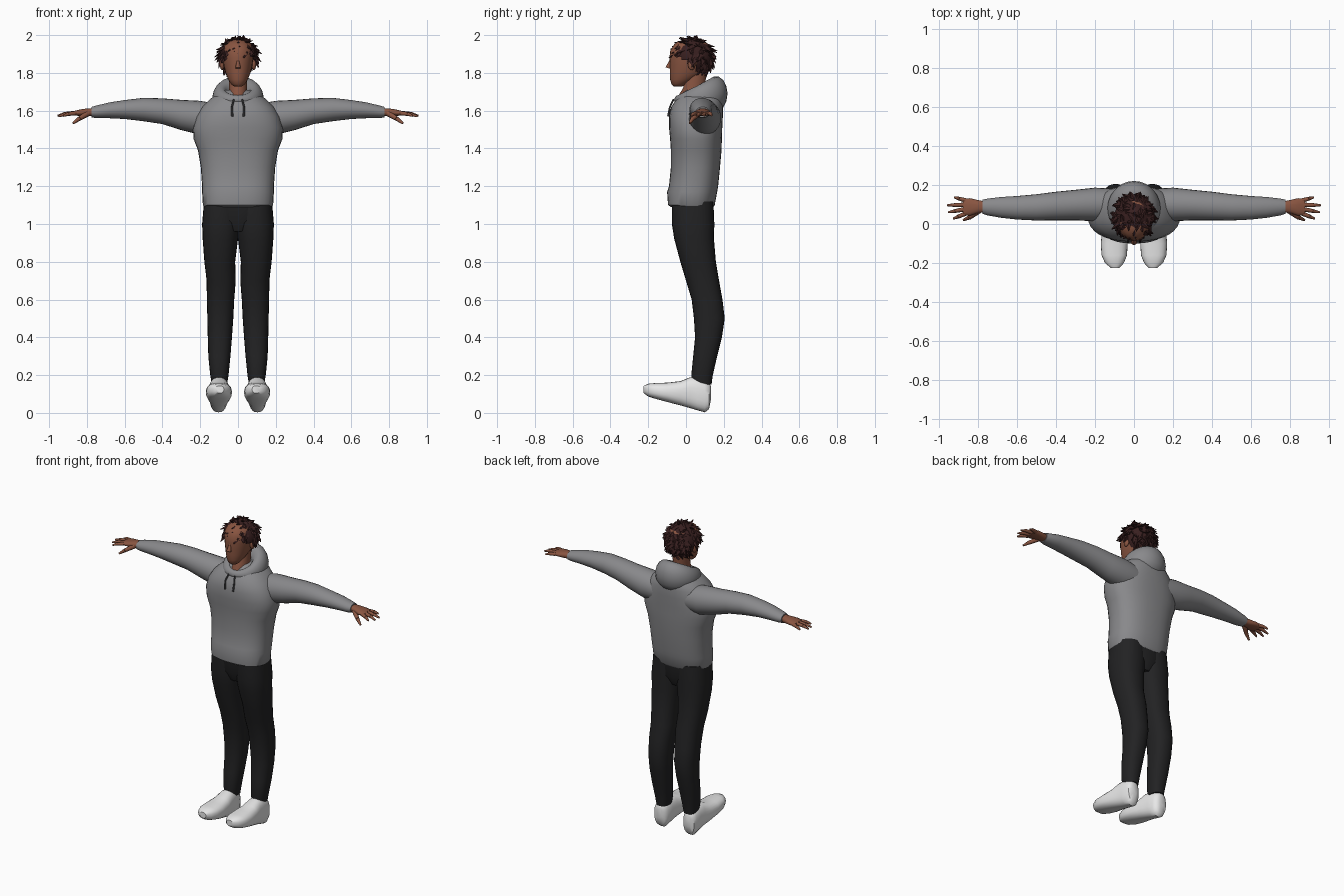
import bpy, bmesh, math, random
from mathutils import Vector, Matrix

if "Cube" in bpy.data.objects:
    bpy.data.objects.remove(bpy.data.objects["Cube"])

random.seed(4)


def material(name, r, g, b):
    m = bpy.data.materials.new(name)
    m.diffuse_color = (r, g, b, 1)
    m.use_nodes = True
    m.node_tree.nodes["Principled BSDF"].inputs["Base Color"].default_value = m.diffuse_color
    return m


GREY = material("hoodie grey", 0.25, 0.25, 0.26)
CORD = material("cord dark grey", 0.07, 0.07, 0.075)
BLACK = material("trouser black", 0.016, 0.016, 0.017)
SKIN = material("skin brown", 0.25, 0.09, 0.052)
HAIR = material("hair dark brown", 0.04, 0.014, 0.014)
WHITE = material("shoe white", 0.8, 0.8, 0.8)


def finish(name, bm, mat):
    bmesh.ops.recalc_face_normals(bm, faces=bm.faces[:])
    me = bpy.data.meshes.new(name)
    bm.to_mesh(me)
    bm.free()
    me.materials.append(mat)
    ob = bpy.data.objects.new(name, me)
    bpy.context.collection.objects.link(ob)
    return ob


def skin_rings(bm, loops, closed=False):
    """Bridge successive loops of points with quads."""
    vs = [[bm.verts.new(p) for p in lp] for lp in loops]
    n = len(vs[0])
    pairs = list(zip(vs, vs[1:])) + ([(vs[-1], vs[0])] if closed else [])
    for a, b in pairs:
        for i in range(n):
            j = (i + 1) % n
            bm.faces.new((a[i], a[j], b[j], b[i]))
    if not closed:
        bm.faces.new(vs[0])
        bm.faces.new(vs[-1])


def loft(name, rings, mat, axis="z", side=1, power=2.0, n=24):
    """Rings are (position, u0, u1, v0, v1) along the axis."""
    loops = []
    for t, u0, u1, v0, v1 in rings:
        lp = []
        for i in range(n):
            a = 2 * math.pi * i / n
            c, s = math.cos(a), math.sin(a)
            u = (u0 + u1) / 2 + (u1 - u0) / 2 * math.copysign(abs(c) ** (2 / power), c)
            v = (v0 + v1) / 2 + (v1 - v0) / 2 * math.copysign(abs(s) ** (2 / power), s)
            p = {"z": (u, v, t), "x": (t, u, v), "y": (u, t, v)}[axis]
            lp.append((p[0] * side, p[1], p[2]))
        loops.append(lp)
    bm = bmesh.new()
    skin_rings(bm, loops)
    return finish(name, bm, mat)


def spike(bm, a, b, r1, r2, seg=6, flat=1.0):
    """Tapered limb from point a to point b."""
    a, b = Vector(a), Vector(b)
    d = b - a
    mat = (Matrix.Translation((a + b) / 2) @ d.to_track_quat("Z", "Y").to_matrix().to_4x4()
           @ Matrix.Diagonal((1, flat, 1, 1)))
    bmesh.ops.create_cone(bm, cap_ends=True, segments=seg, radius1=r1, radius2=r2,
                          depth=d.length, matrix=mat)


def ball(bm, centre, radii, u=16, v=10):
    return bmesh.ops.create_uvsphere(
        bm, u_segments=u, v_segments=v, radius=1,
        matrix=Matrix.Translation(centre) @ Matrix.Diagonal((*radii, 1)))["verts"]


# Hoodie body with a gathered waistband
body = [(1.09, .178, -.08, .145), (1.10, .186, -.095, .152), (1.17, .19, -.10, .165),
        (1.20, .19, -.09, .17), (1.30, .197, -.08, .18), (1.39, .212, -.08, .188),
        (1.45, .235, -.084, .19), (1.51, .238, -.09, .192), (1.57, .22, -.09, .195),
        (1.62, .19, -.078, .195), (1.66, .15, -.052, .19), (1.69, .11, -.025, .17),
        (1.71, .07, .0, .14)]
loft("hoodie_body", [(z, -w, w, a, b) for z, w, a, b in body], GREY, power=2.4, n=32)

# Hood: a ring around the neck, thin in front and full at the back
loops = []
for i in range(32):
    a = 2 * math.pi * i / 32
    k = (1 - math.cos(a)) / 2          # 0 in front, 1 at the back
    centre = Vector((.095 * math.sin(a), -.045 + .205 * k, 1.662 + .028 * k))
    out = Vector((math.sin(a), -math.cos(a), 0))
    rr, rz = .017 + .043 * k, .02 + .072 * k
    loops.append([centre + out * (rr * math.cos(t) - .25 * rz * math.sin(t) * (1 - k))
                  + Vector((0, 0, rz * math.sin(t)))
                  for t in (2 * math.pi * j / 14 for j in range(14))])
bm = bmesh.new()
skin_rings(bm, loops, closed=True)
finish("hood", bm, GREY)

# Hips joining the two trouser legs
loft("trouser_hips", [(.96, -.06, .06, -.045, .12), (1.02, -.14, .14, -.07, .145),
                      (1.12, -.175, .175, -.075, .145)], BLACK, power=2.4)

sleeve = [(.10, .10, 1.555, .08, .08), (.20, .10, 1.562, .086, .09), (.30, .097, 1.577, .078, .08),
          (.40, .092, 1.597, .073, .068), (.50, .085, 1.606, .067, .062), (.60, .083, 1.606, .06, .05),
          (.68, .085, 1.602, .053, .042), (.75, .087, 1.594, .043, .033), (.775, .088, 1.592, .036, .028)]
leg = [(1.12, -.01, .18, -.075, .145), (1.0, -.01, .19, -.075, .15), (.92, .0, .187, -.062, .148),
       (.80, .015, .178, -.03, .158), (.70, .012, .166, .0, .175), (.60, .02, .165, .03, .193),
       (.50, .025, .162, .042, .205), (.40, .032, .16, .048, .19), (.30, .04, .157, .038, .165),
       (.20, .05, .147, .028, .142), (.15, .058, .138, .036, .135)]
shoe = [(.132, .085, .125, .07, .14), (.122, .066, .144, .02, .16), (.10, .056, .15, .003, .175),
        (.06, .052, .152, .014, .188), (.02, .047, .155, .026, .188), (-.03, .039, .163, .04, .168),
        (-.10, .032, .17, .058, .16), (-.16, .036, .166, .074, .158), (-.20, .052, .148, .087, .154),
        (-.225, .075, .118, .105, .143)]
palm = [(.76, .088, 1.592, .027, .022), (.80, .089, 1.591, .034, .021),
        (.84, .087, 1.589, .045, .017), (.875, .086, 1.586, .043, .011)]
fingers = [((.865, .052, 1.586), (.925, .027, 1.572)), ((.87, .075, 1.587), (.95, .06, 1.570)),
           ((.87, .098, 1.587), (.955, .096, 1.573)), ((.86, .12, 1.586), (.92, .137, 1.575))]


def round_rings(rows):
    return [(x, y - a, y + a, z - b, z + b) for x, y, z, a, b in rows]


for side, tag in ((-1, "right"), (1, "left")):
    # Arms, legs and shoes
    loft(tag + "_sleeve", round_rings(sleeve), GREY, "x", side)
    loft(tag + "_trouser_leg", leg, BLACK, "z", side, 2.3)
    loft(tag + "_shoe", shoe, WHITE, "y", side, 2.5)
    loft(tag + "_palm", round_rings(palm), SKIN, "x", side, 2.3, 14)

    # Fingers and thumb
    bm = bmesh.new()
    for a, b in fingers:
        mid = Vector(a).lerp(Vector(b), .55) + Vector((0, 0, .004))
        for p, q, r, s in ((a, mid, .0115, .010), (mid, b, .010, .005)):
            spike(bm, (p[0] * side, p[1], p[2]), (q[0] * side, q[1], q[2]), r, s, 8)
    spike(bm, (.795 * side, .068, 1.585), (.84 * side, .035, 1.558), .016, .012, 8)
    spike(bm, (.84 * side, .035, 1.558), (.873 * side, .02, 1.533), .012, .006, 8)
    finish(tag + "_fingers", bm, SKIN)

    # Ear and hood cord
    bm = bmesh.new()
    ball(bm, (.084 * side, .03, 1.845), (.012, .02, .03))
    finish(tag + "_ear", bm, SKIN)
    bm = bmesh.new()
    spike(bm, (.022 * side, -.066, 1.66), (.032 * side, -.085, 1.62), .005, .005)
    spike(bm, (.032 * side, -.085, 1.62), (.03 * side, -.094, 1.57), .005, .006)
    finish(tag + "_hood_cord", bm, CORD)

# Neck, head and nose
loft("neck", [(1.62, -.055, .055, -.05, .10), (1.68, -.05, .05, -.04, .10),
              (1.72, -.048, .048, -.015, .10), (1.82, -.05, .05, .0, .11)], SKIN)
skull = [(1.728, .02, -.065, -.02), (1.74, .036, -.077, .0), (1.765, .052, -.084, .045),
         (1.80, .066, -.086, .10), (1.84, .076, -.086, .12), (1.88, .081, -.088, .13),
         (1.92, .083, -.083, .13), (1.955, .07, -.06, .115), (1.975, .035, -.02, .08)]
loft("head", [(z, -w, w, a, b) for z, w, a, b in skull], SKIN, power=2.1)
bm = bmesh.new()
spike(bm, (0, -.082, 1.865), (0, -.094, 1.825), .006, .015, 8)
finish("nose", bm, SKIN)


# Hair: a cap trimmed at the hairline, covered with short swept tufts
def bare(p):
    if p.z < 1.80:
        return True
    if p.y < .005:
        return p.z < 1.925 - .05 * min(1, abs(p.x) / .09)
    return p.y < .055 and p.z < 1.865


centre, radii = Vector((0, .035, 1.885)), Vector((.1, .108, .1))
bm = bmesh.new()
ball(bm, centre, radii, 32, 20)
bmesh.ops.delete(bm, geom=[f for f in bm.faces if bare(f.calc_center_median())], context="FACES")
count = 0
while count < 170:
    d = Vector([random.gauss(0, 1) for _ in range(3)]).normalized()
    p = centre + Vector([d[i] * radii[i] for i in range(3)])
    if bare(p):
        continue
    sweep = Vector((random.uniform(-.7, .7), random.uniform(-.8, .5), -.7))
    sweep = (sweep - d * sweep.dot(d)).normalized()
    tip = p + (sweep + d * random.uniform(.1, .55)).normalized() * random.uniform(.03, .05)
    spike(bm, p - d * .008, tip, .019, .002, 4, .6)
    count += 1
for v in bm.verts:
    v.co.z = min(v.co.z, 2.0)
    v.co.y = max(v.co.y, -.097)
finish("hair", bm, HAIR)

# Smooth shading with sharp edges kept
for ob in bpy.context.scene.objects:
    ob.select_set(True)
    bpy.context.view_layer.objects.active = ob
bpy.ops.object.shade_smooth_by_angle(angle=math.radians(45))
